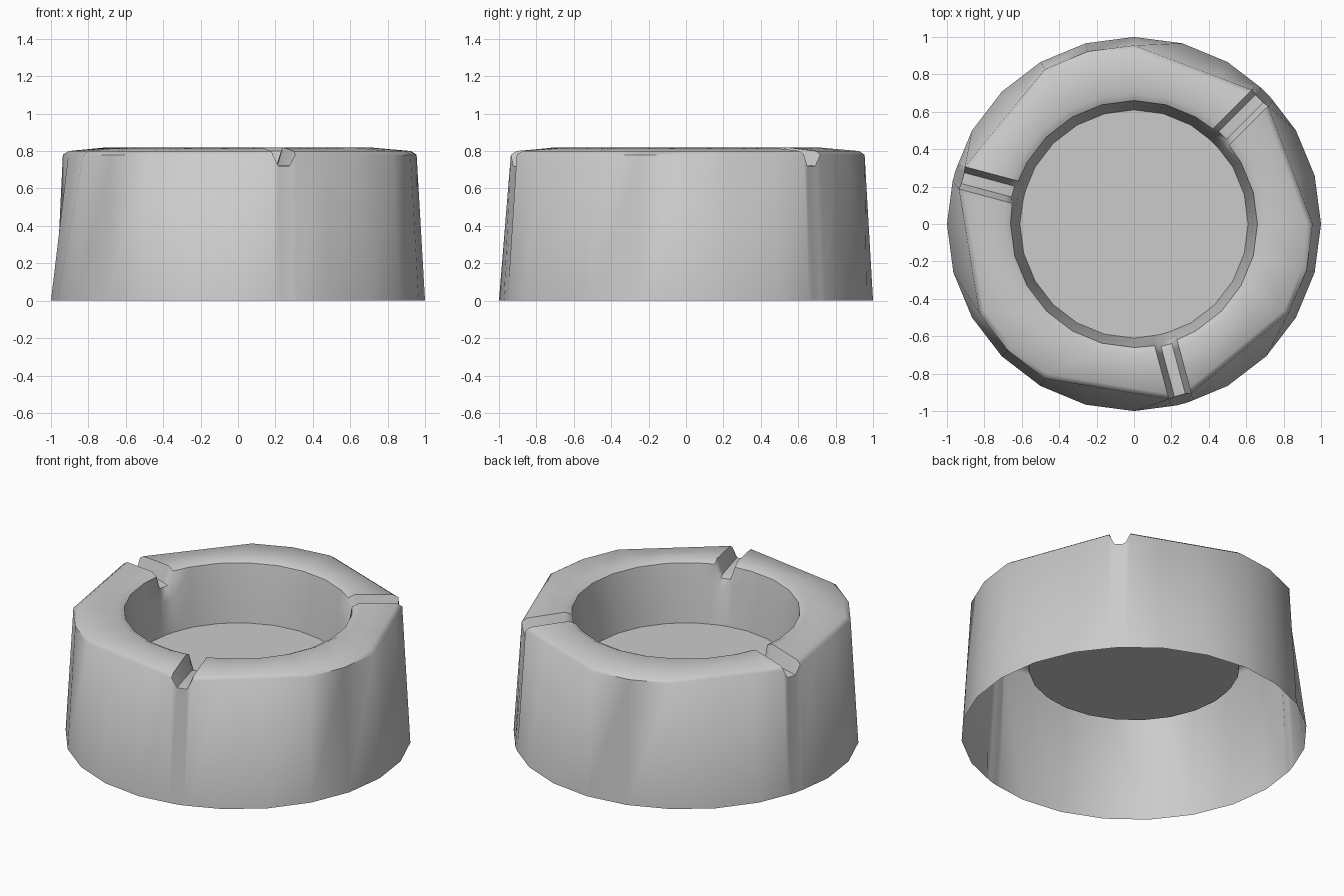
import bpy, bmesh
from math import sin, cos, pi, radians
from mathutils import Vector, Matrix

if "Cube" in bpy.data.objects:
    bpy.data.objects.remove(bpy.data.objects["Cube"])

# Profiles (radius, height) from outer foot, over the rim, down to the bowl floor
RIM = [(1.0, 0.0), (0.955, 0.78), (0.925, 0.80), (0.70, 0.82),
       (0.66, 0.80), (0.635, 0.66), (0.61, 0.44)]
GROOVE = [(1.0, 0.0), (0.948, 0.72), (0.925, 0.722), (0.71, 0.722),
          (0.67, 0.712), (0.638, 0.64), (0.61, 0.44)]


def polygon_radius(angle, radius=1.0, sides=24):
    step = 2 * pi / sides
    return radius * cos(step / 2) / cos((angle % step) - step / 2)


def notch_column(profile, offset):
    col = []
    for i, (r, z) in enumerate(profile):
        a = offset / r
        if i in (0, len(profile) - 1):
            r = polygon_radius(a, r)
        col.append(Vector((r * cos(a), r * sin(a), z)))
    return col


def rim_column(deg):
    a = radians(deg)
    return [Vector((r * cos(a), r * sin(a), z)) for r, z in RIM]


# One third of the ring: notch, then the rim up to the next notch
left, right = notch_column(RIM, 0.062), notch_column(RIM, -0.062)
sector = [right, notch_column(GROOVE, -0.03), notch_column(GROOVE, 0.03), left]
turn = Matrix.Rotation(2 * pi / 3, 3, 'Z')
next_right = [turn @ p for p in right]
for deg in range(15, 106, 15):
    col = rim_column(deg)
    # Flat chords next to the notches on the outer rim edge
    for row in (1, 2):
        z = col[row].z
        if deg < 45:
            p = left[row].lerp(rim_column(45)[row], (deg - 4) / 41)
        elif deg > 75:
            p = rim_column(75)[row].lerp(next_right[row], (deg - 75) / 41)
        else:
            continue
        col[row] = Vector((p.x, p.y, z))
    sector.append(col)

# Full shell, open underneath
bm = bmesh.new()
cols = []
for k in range(3):
    rot = Matrix.Rotation(radians(45 + 120 * k), 3, 'Z')
    for col in sector:
        cols.append([bm.verts.new(rot @ p) for p in col])
for i, a in enumerate(cols):
    b = cols[(i + 1) % len(cols)]
    for j in range(len(RIM) - 1):
        bm.faces.new((a[j], b[j], b[j + 1], a[j + 1]))

# Bowl floor
bm.faces.new([c[-1] for c in cols])

mesh = bpy.data.meshes.new("ashtray_body")
bm.to_mesh(mesh)
bm.free()
tray = bpy.data.objects.new("ashtray_body", mesh)
bpy.context.collection.objects.link(tray)
bpy.context.view_layer.objects.active = tray
tray.select_set(True)
bpy.ops.object.shade_smooth_by_angle(angle=radians(50))
